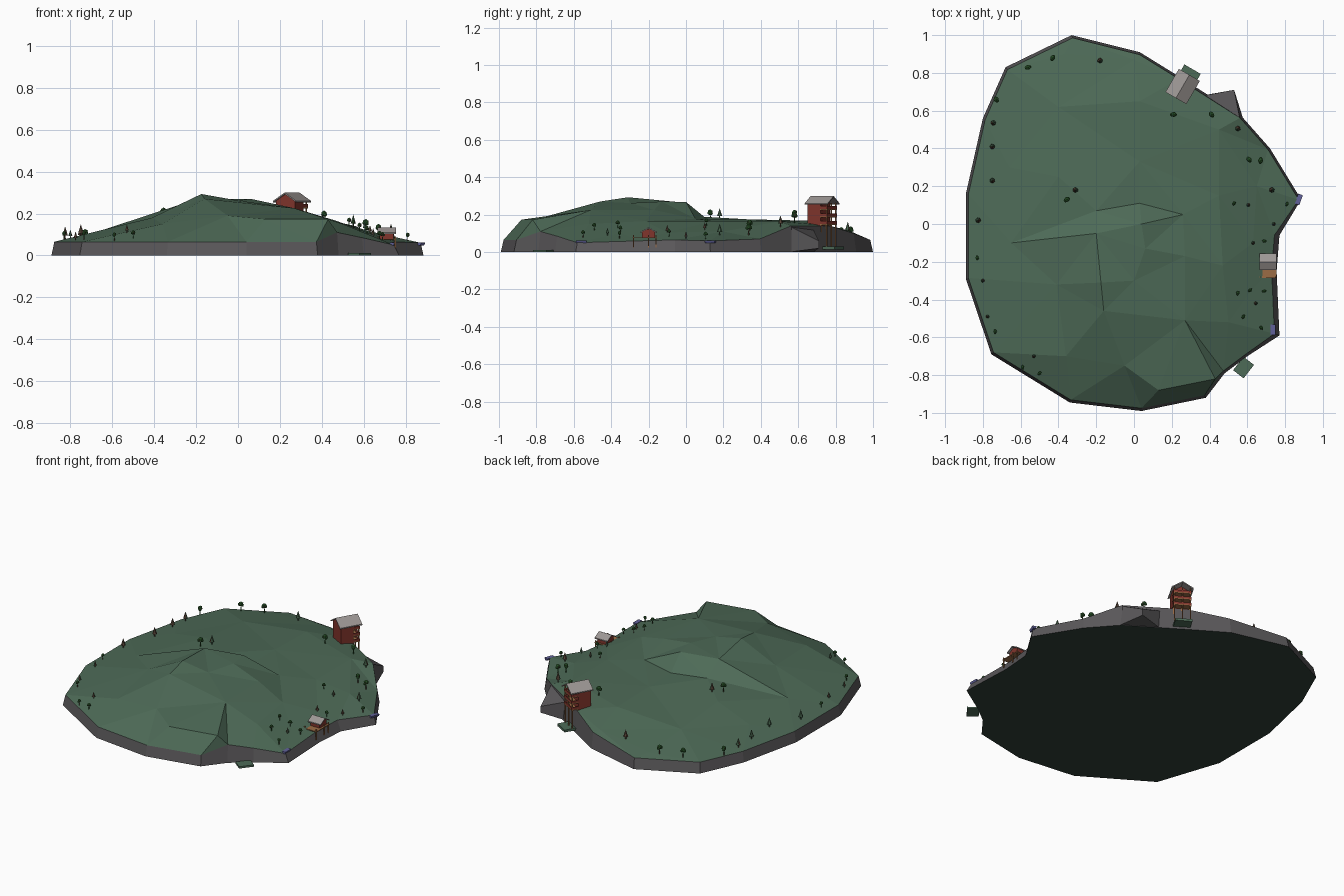
import bpy, bmesh, math, random
from mathutils import Vector, Matrix
from mathutils.geometry import delaunay_2d_cdt
from mathutils.bvhtree import BVHTree

if "Cube" in bpy.data.objects:
    bpy.data.objects.remove(bpy.data.objects["Cube"])

random.seed(4)


def mat(name, r, g, b):
    m = bpy.data.materials.new(name)
    m.diffuse_color = (r, g, b, 1)
    m.use_nodes = True
    m.node_tree.nodes["Principled BSDF"].inputs["Base Color"].default_value = m.diffuse_color
    return m


GRASS = mat("grass", .075, .145, .095)
ROCK = mat("rock", .10, .095, .10)
UNDER = mat("underside", .03, .05, .04)
RED = mat("red_wood", .22, .035, .025)
WOOD = mat("wood", .33, .15, .06)
ROOF = mat("roof", .34, .31, .30)
LEAF = mat("leaf", .03, .12, .03)
PINE = mat("pine", .06, .12, .07)
BARK = mat("bark", .10, .06, .04)
BLUE = mat("blue", .12, .12, .32)


def mesh_obj(name, verts, faces, *mats):
    me = bpy.data.meshes.new(name)
    me.from_pydata([tuple(v) for v in verts], [], faces)
    for m in mats:
        me.materials.append(m)
    ob = bpy.data.objects.new(name, me)
    bpy.context.collection.objects.link(ob)
    return ob


def boxes(name, items, m, place):
    """Several boxes (x0,x1,y0,y1,z0,z1) in one object, moved by a matrix."""
    bm = bmesh.new()
    for x0, x1, y0, y1, z0, z1 in items:
        t = Matrix.Translation(((x0 + x1) / 2, (y0 + y1) / 2, (z0 + z1) / 2))
        bmesh.ops.create_cube(bm, size=1, matrix=t @ Matrix.Diagonal((x1 - x0, y1 - y0, z1 - z0, 1)))
    bm.transform(place)
    ob = mesh_obj(name, [], [], m)
    bm.to_mesh(ob.data)
    bm.free()
    return ob


def prism(name, profile, y0, y1, m, place):
    """Extrude an x-z profile along y."""
    n = len(profile)
    v = [place @ Vector((x, y, z)) for y in (y0, y1) for x, z in profile]
    f = [(i, (i + 1) % n, n + (i + 1) % n, n + i) for i in range(n)]
    f += [tuple(range(n))[::-1], tuple(range(n, 2 * n))]
    return mesh_obj(name, v, f, m)


# island outline: x, y, height of the cliff edge
RIM = [(-.33, 1, .065), (-.68, .83, .065), (-.8, .56, .065), (-.89, .16, .065),
       (-.89, -.29, .065), (-.755, -.69, .065), (-.34, -.945, .065), (.04, -.99, .065),
       (.38, -.92, .065), (.48, -.79, .11), (.6, -.70, .085), (.77, -.59, .05),
       (.755, -.25, .06), (.77, -.06, .065), (.885, .13, .06), (.72, .4, .07),
       (.57, .57, .14), (.24, .78, .14), (.03, .91, .10)]
# inner terrain points: hill top, slopes, plateau
INNER = [(-.2, -.05, .268), (.04, 0, .268), (-.175, -.31, .293), (-.16, -.46, .27),
         (.06, -.13, .27), (.27, -.17, .225), (.27, -.51, .225), (.0, -.3, .262),
         (.03, .11, .178), (-.2, .07, .19), (.26, .05, .178), (.03, .33, .175),
         (-.4, .25, .165), (.03, .65, .168), (.45, .5, .165), (.45, .15, .165),
         (-.41, -.32, .18), (-.36, -.7, .15), (-.65, -.1, .12), (-.66, .3, .105),
         (-.4, .62, .13), (-.05, -.75, .19), (.13, -.88, .173), (.43, -.82, .173),
         (.47, -.22, .165), (.5, -.52, .15), (.63, -.1, .105), (.65, .2, .11),
         (.62, -.35, .10), (-.37, .9, .08), (.0, .87, .115)]
n = len(RIM)
top = []
for x, y, z in RIM:
    shift = .015 if x > .7 and y < 0 else 0
    top.append(Vector((x * .985 - shift, y * .985, z)))
pts = top + [Vector(p) for p in INNER]
res = delaunay_2d_cdt([p.xy for p in pts], [], [list(range(n))], 1, 1e-5)
gv = [(v.x, v.y, pts[o[0]].z if o else .1) for v, o in zip(res[0], res[3])]
ground = mesh_obj("grassy_hill", gv, [tuple(f) for f in res[2]], GRASS)
bvh = BVHTree.FromPolygons([Vector(v) for v in gv], [tuple(f) for f in res[2]])

# cliff wall and underside
low = [Vector((x, y, 0)) for x, y, z in RIM]
mesh_obj("cliff", low + top, [(i, (i + 1) % n, n + (i + 1) % n, n + i) for i in range(n)], ROCK)
mesh_obj("underside", low, [tuple(range(n))[::-1]], UNDER)
mesh_obj("cliff_spur", [(.36, .68, 0), (.53, .71, .02), (.58, .55, 0), (.37, .68, .12), (.53, .71, .06), (.56, .56, .135)],
         [(0, 1, 2), (0, 3, 4, 1), (1, 4, 5, 2), (3, 5, 4)], ROCK)


def at(x, y, z=0, deg=0):
    return Matrix.Translation((x, y, z)) @ Matrix.Rotation(math.radians(deg), 4, 'Z')


# low green landing slabs
boxes("front_landing", [(-.035, .035, -.045, .045, 0, .012)], GRASS, at(.58, -.76, 0, -38))
boxes("back_landing", [(-.05, .05, -.04, .04, .015, .03)], GRASS, at(.29, .785, 0, -30))


def gable_house(name, place, w, y0, y1, z0, eave, ridge, over, roof_y0, roof_y1):
    prism(name + "_walls", [(-w, z0), (w, z0), (w, eave), (0, ridge - .008), (-w, eave)], y0, y1, RED, place)
    drop = (ridge - eave) / w * over
    e, t = eave - drop, .007
    prism(name + "_roof", [(-w - over, e), (0, ridge - t), (w + over, e), (w + over, e + t), (0, ridge), (-w - over, e + t)],
          roof_y0, roof_y1, ROOF, place)


# tall lodge with stacked balconies on stilts
L = at(.257, .727, 0, -30)
gable_house("lodge", L, .052, -.06, .02, .13, .262, .30, .012, -.07, .072)
decks, rails = [], []
for z in (.145, .185, .225):
    decks.append((-.052, .052, .018, .062, z, z + .006))
    rails += [(-.052, .052, .058, .062, z + .006, z + .02),
              (-.052, -.048, .02, .06, z + .006, z + .02), (.048, .052, .02, .06, z + .006, z + .02)]
boxes("lodge_balconies", decks, WOOD, L)
boxes("lodge_railings", rails, RED, L)
boxes("lodge_posts", [(x - .003, x + .003, y - .003, y + .003, z0, z1) for x in (-.047, 0, .047)
                      for y, z0, z1 in ((.057, .03, .262), (.022, .03, .15))], WOOD, L)

# small hut on a deck by the edge, ridge along x
H = at(.71, -.2, 0, 90)
gable_house("hut", H, .035, -.032, .032, .078, .108, .133, .009, -.045, .045)
boxes("hut_deck", [(-.085, .045, -.045, .058, .074, .079)], WOOD, H)
boxes("hut_posts", [(x - .003, x + .003, y - .003, y + .003, .025, .09) for x in (-.08, 0, .04) for y in (-.04, .042)], WOOD, H)

# small blue boats at the shore
for i, (x, y, a) in enumerate([(.735, -.56, 0), (.872, .13, -20)]):
    prism("boat_%d" % i, [(-.007, 0), (.007, 0), (.013, .014), (-.013, .014)], -.028, .028, BLUE, at(x, y, .048, a))


# trees: shared meshes for a leafy tree and a pine
def tree_mesh(name, pine):
    bm = bmesh.new()
    bmesh.ops.create_cone(bm, cap_ends=True, segments=5, radius1=.06, radius2=.04, depth=.5,
                          matrix=Matrix.Translation((0, 0, .22)))
    k = len(bm.faces)
    if pine:
        bmesh.ops.create_cone(bm, cap_ends=True, segments=6, radius1=.23, radius2=.0, depth=.7,
                              matrix=Matrix.Translation((0, 0, .65)))
    else:
        for x, y, z, r in ((0, 0, .76, .24), (-.14, .05, .68, .18), (.12, -.06, .64, .16)):
            bmesh.ops.create_icosphere(bm, subdivisions=1, radius=r, matrix=Matrix.Translation((x, y, z)))
    for i, f in enumerate(bm.faces):
        f.material_index = int(i >= k)
    me = bpy.data.meshes.new(name)
    bm.to_mesh(me)
    bm.free()
    me.materials.append(BARK)
    me.materials.append(PINE if pine else LEAF)
    return me


def plant(name, me, spots):
    for i, (x, y) in enumerate(spots):
        hit = bvh.ray_cast(Vector((x, y, 1)), Vector((0, 0, -1)))[0]
        s = .042 if y < -.05 or (x > .5 and y < .13) else .062
        ob = bpy.data.objects.new("%s_%d" % (name, i), me)
        ob.location = (x, y, (hit.z if hit else .065) - .002)
        ob.scale = (s, s, s)
        ob.rotation_euler.z = random.uniform(0, 6.28)
        bpy.context.collection.objects.link(ob)


plant("leafy_tree", tree_mesh("leafy_tree", False),
      [(-.43, .88), (-.56, .83), (-.73, .66), (-.355, .13), (.21, .58), (.41, .58), (.61, .34), (.67, .335),
       (.81, .105), (.53, .11), (.69, -.09), (.55, -.365), (.615, -.35), (.69, -.355), (.58, -.49), (.675, -.55),
       (-.83, -.18), (-.735, -.57), (-.59, -.76), (-.5, -.79)])
plant("pine_tree", tree_mesh("pine_tree", True),
      [(-.18, .865), (-.745, .535), (-.75, .41), (-.75, .23), (-.825, .02), (-.8, -.3), (-.775, -.49), (-.53, -.7),
       (-.31, .18), (.55, .505), (.73, .18), (.605, .1), (.74, 0), (.63, -.1), (.645, -.42)])
